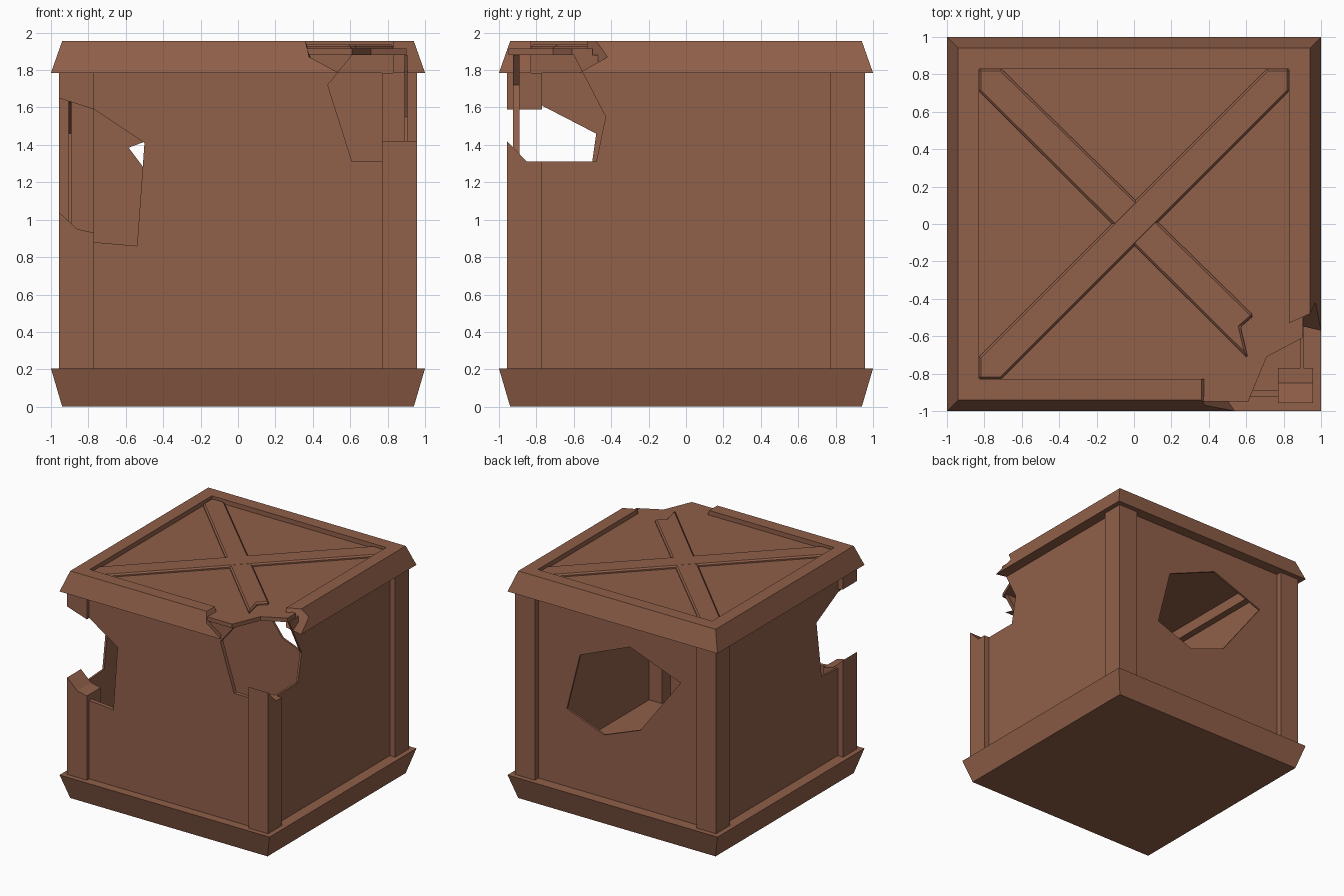
import bpy, bmesh
from mathutils import Vector

old = bpy.data.objects.get("Cube")
if old:
    bpy.data.objects.remove(old, do_unlink=True)

# Single wood colour
COLOUR = (0.28, 0.115, 0.067, 1)
wood = bpy.data.materials.new("brown_wood")
wood.use_nodes = True
wood.diffuse_color = COLOUR
bsdf = wood.node_tree.nodes["Principled BSDF"]
bsdf.inputs["Base Color"].default_value = COLOUR
bsdf.inputs["Roughness"].default_value = 0.9


def finish(name, bm):
    bmesh.ops.recalc_face_normals(bm, faces=bm.faces)
    mesh = bpy.data.meshes.new(name)
    bm.to_mesh(mesh)
    bm.free()
    mesh.materials.append(wood)
    ob = bpy.data.objects.new(name, mesh)
    bpy.context.scene.collection.objects.link(ob)
    return ob


def slab(name, outline, axis, lo, hi):
    """Extrude a flat outline along one axis, from lo to hi."""
    def place(a, b, d):
        return {"x": (d, a, b), "y": (a, d, b), "z": (a, b, d)}[axis]
    bm = bmesh.new()
    face = bm.faces.new([bm.verts.new(place(a, b, lo)) for a, b in outline])
    ext = bmesh.ops.extrude_face_region(bm, geom=[face])
    moved = [g for g in ext["geom"] if isinstance(g, bmesh.types.BMVert)]
    bmesh.ops.translate(bm, verts=moved, vec=Vector(place(0, 0, hi - lo)))
    return finish(name, bm)


def rect(a0, b0, a1, b1):
    return [(a0, b0), (a1, b0), (a1, b1), (a0, b1)]


BASE, LID, WALL = 0.205, 1.785, 1.88
IN, OUT = 0.77, 0.957        # corner post extent
PI, PO = 0.89, 0.907         # thin wall extent

# Base: block flaring upwards
bm = bmesh.new()
bmesh.ops.create_cube(bm, size=2)
for v in bm.verts:
    top = v.co.z > 0
    v.co.x *= 1.0 if top else 0.94
    v.co.y *= 1.0 if top else 0.94
    v.co.z = BASE if top else 0
finish("base", bm)

# Intact rear corner posts
for side, sx in (("left", 1), ("right", -1)):
    slab("rear_post_" + side, rect(sx * IN, IN, sx * OUT, OUT), "z", BASE, LID)

# Broken front posts
slab("front_post_snapped",
     [(-OUT, BASE), (-IN, BASE), (-IN, 1.31), (-0.85, 1.31), (-OUT, 1.42)],
     "x", IN, OUT)
slab("front_post_lower",
     [(-OUT, BASE), (-IN, BASE), (-IN, 0.93), (-0.86, 0.95), (-OUT, 1.04)],
     "y", -OUT, -IN)
slab("front_post_upper",
     [(-OUT, 1.65), (-IN, 1.59), (-IN, LID), (-OUT, LID)], "y", -OUT, -IN)

# Walls with broken outlines
slab("front_wall",
     [(-0.9, BASE), (0.9, BASE), (0.9, 1.31), (0.61, 1.31), (0.48, 1.72),
      (0.61, WALL), (-0.9, WALL), (-0.9, 1.64), (-IN, 1.59), (-0.5, 1.41),
      (-0.54, 0.86), (-IN, 0.88), (-0.9, 0.9)], "y", -0.925, -PI)
slab("side_wall_snapped",
     [(-0.9, BASE), (0.9, BASE), (0.9, WALL), (-0.6, WALL), (-0.43, 1.55),
      (-0.48, 1.31), (-0.9, 1.31)], "x", PI, PO)
slab("side_wall_notched",
     [(-0.9, BASE), (0.9, BASE), (0.9, WALL), (-0.9, WALL), (-0.9, 1.63),
      (-IN, 1.61), (-0.48, 1.46), (-0.55, 0.97), (-0.9, 0.95)], "x", -PO, -PI)

# Rear wall with a jagged hole
rear = slab("rear_wall", rect(-0.9, BASE, 0.9, WALL), "y", PI, PO)
cutter = slab("hole_cutter",
              [(0.5, 0.875), (0.375, 1.37), (-0.1, 1.565), (-0.585, 1.385),
               (-0.2, 0.875), (0.144, 0.743)], "y", 0.8, 1.0)
cutter.hide_render = True
cutter.hide_viewport = True
cutter.hide_set(True)
cut = rear.modifiers.new("hole", "BOOLEAN")
cut.object = cutter
cut.solver = "EXACT"

# Lid sheet with its broken corner
slab("lid_sheet",
     [(-0.85, -0.85), (0.3, -0.85), (0.3, -0.95), (0.61, -0.95), (0.71, -0.71),
      (0.9, -0.61), (0.9, -0.5), (0.85, -0.5), (0.85, 0.85), (-0.85, 0.85)],
     "z", WALL, 1.915)

# Crossed braces on the lid
E, F = 0.83, 0.71
braces = [
    slab("brace_whole", [(-E, -F), (-E, -E), (-F, -E), (E, F), (E, E), (F, E)],
         "z", 1.9, 1.938),
    slab("brace_snapped", [(-E, F), (0.61, -0.72), (0.57, -0.55), (0.64, -0.49),
                           (-F, E), (-E, E)], "z", 1.9, 1.937)]
for brace in braces:
    bev = brace.modifiers.new("worn_edges", "BEVEL")
    bev.width = 0.012
    bev.segments = 1

# Lid rim: sloped section run around the lid, open at the broken corner
section = [(1.0, LID), (0.97, 1.87), (0.94, 1.955), (0.83, 1.955), (0.83, LID)]
start_x = (0.54, 0.38, 0.36, 0.36, 0.42)
end_y = (-0.57, -0.42, -0.48, -0.53, -0.53)
rings = [[(x, -r, z) for x, (r, z) in zip(start_x, section)]]
for cx, cy in ((-1, -1), (-1, 1), (1, 1)):
    rings.append([(cx * r, cy * r, z) for r, z in section])
rings.append([(r, y, z) for y, (r, z) in zip(end_y, section)])
bm = bmesh.new()
loops = [[bm.verts.new(p) for p in ring] for ring in rings]
for a, b in zip(loops, loops[1:]):
    for i in range(5):
        j = (i + 1) % 5
        bm.faces.new((a[i], a[j], b[j], b[i]))
for cap in (loops[0], loops[-1]):
    bm.faces.new(cap)
finish("lid_rim", bm)
